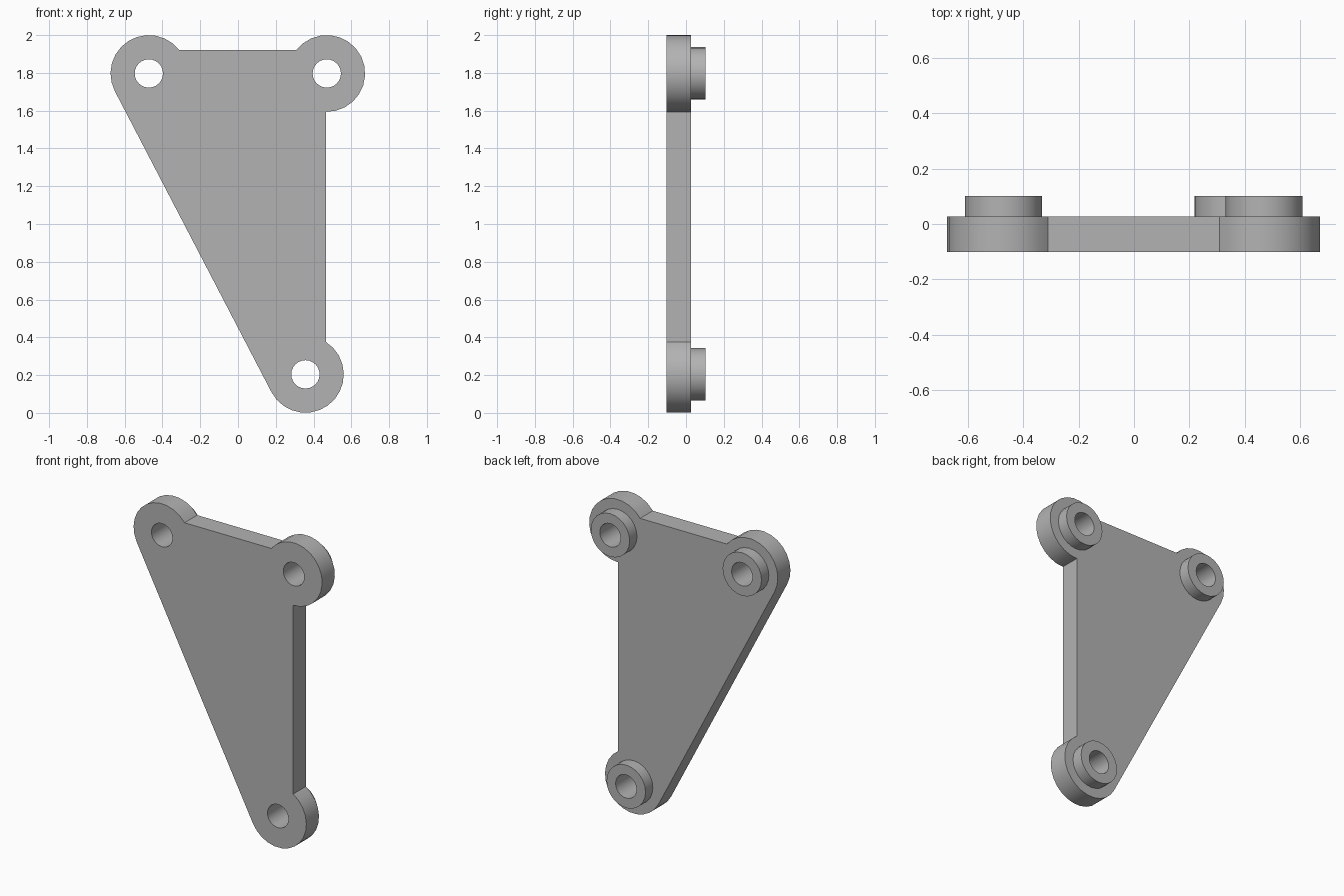
import bpy
import bmesh
from math import asin, acos, atan2, ceil, cos, sin, pi, tau, radians
from mathutils import Matrix, Vector

if "Cube" in bpy.data.objects:
    bpy.data.objects.remove(bpy.data.objects["Cube"])

# Corner centres (x, z) and main sizes
LEFT, RIGHT, FOOT = Vector((-0.472, 1.797)), Vector((0.47, 1.797)), Vector((0.357, 0.204))
LUG_R, SPACER_R, HOLE_R = 0.203, 0.139, 0.075
FRONT, STEP, BACK = -0.102, 0.027, 0.102
TOP_EDGE, SIDE_EDGE = 1.92, 0.466
STEP_ANGLE = radians(15)

grey = bpy.data.materials.new("plain grey")
grey.use_nodes = True
grey.diffuse_color = (0.45, 0.45, 0.45, 1)
grey.node_tree.nodes["Principled BSDF"].inputs["Base Color"].default_value = grey.diffuse_color


def arc(centre, start, end):
    """Points on a lug edge, in even steps from start to end angle."""
    n = ceil((end - start) / STEP_ANGLE)
    angles = [start + (end - start) * i / n for i in range(n + 1)]
    return [centre + LUG_R * Vector((cos(a), sin(a))) for a in angles]


def add_object(name, bm):
    bmesh.ops.recalc_face_normals(bm, faces=bm.faces)
    mesh = bpy.data.meshes.new(name)
    bm.to_mesh(mesh)
    bm.free()
    mesh.materials.append(grey)
    obj = bpy.data.objects.new(name, mesh)
    bpy.context.collection.objects.link(obj)
    return obj


def cylinder(name, centre, radius, y0, y1):
    bm = bmesh.new()
    place = Matrix.Translation((centre.x, (y0 + y1) / 2, centre.y)) @ Matrix.Rotation(pi / 2, 4, "X")
    bmesh.ops.create_cone(bm, cap_ends=True, segments=24, radius1=radius,
                          radius2=radius, depth=y1 - y0, matrix=place)
    return add_object(name, bm)


def combine(target, tool, operation):
    """Apply a boolean and remove the tool."""
    tool.hide_render = True
    mod = target.modifiers.new(operation.lower(), "BOOLEAN")
    mod.operation, mod.object, mod.solver = operation, tool, "EXACT"
    bpy.context.view_layer.objects.active = target
    bpy.ops.object.modifier_apply(modifier=mod.name)
    bpy.data.objects.remove(tool)


# Plate outline: three rounded lugs joined by a sloping, a vertical and a level edge
slope = FOOT - LEFT
tangent = atan2(-slope.x, slope.y) % tau
rise = asin((TOP_EDGE - LEFT.y) / LUG_R)
outline = (arc(LEFT, rise, tangent)
           + arc(FOOT, tangent, tau + acos((SIDE_EDGE - FOOT.x) / LUG_R))
           + arc(RIGHT, tau - acos((SIDE_EDGE - RIGHT.x) / LUG_R), tau + pi - rise))

bm = bmesh.new()
face = bm.faces.new([bm.verts.new((p.x, FRONT, p.y)) for p in outline])
out = bmesh.ops.extrude_face_region(bm, geom=[face])
bmesh.ops.translate(bm, vec=(0, STEP - FRONT, 0),
                    verts=[v for v in out["geom"] if isinstance(v, bmesh.types.BMVert)])
bracket = add_object("bracket_plate", bm)

# Round spacers on the back, each bored right through with the plate
for centre in (LEFT, RIGHT, FOOT):
    combine(bracket, cylinder("spacer", centre, SPACER_R, 0, BACK), "UNION")
    combine(bracket, cylinder("bore", centre, HOLE_R, FRONT - 0.1, BACK + 0.1), "DIFFERENCE")

bpy.ops.object.select_all(action="DESELECT")
bracket.select_set(True)
bpy.context.view_layer.objects.active = bracket
bpy.ops.object.shade_smooth_by_angle(angle=radians(30))
